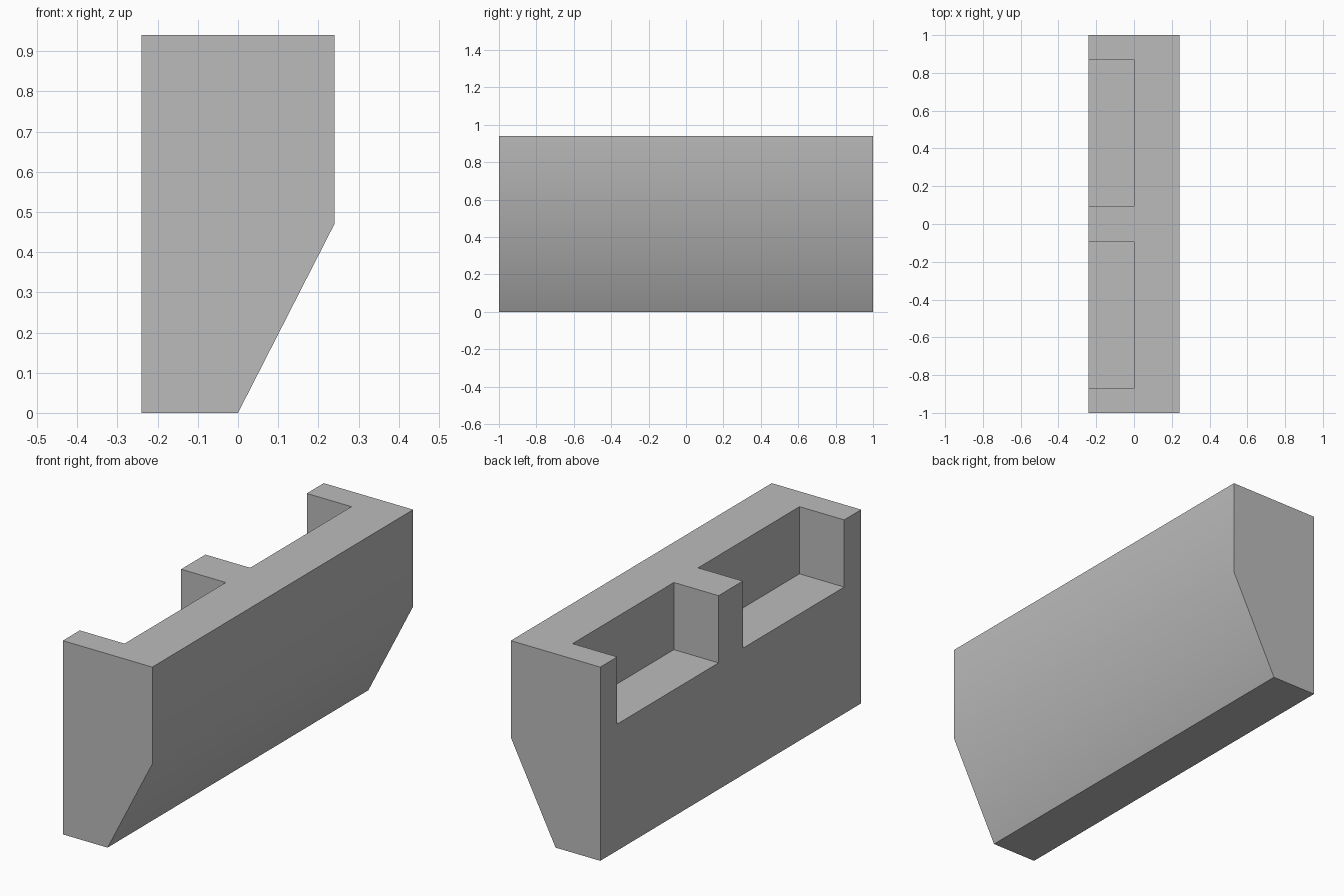
import bpy
import bmesh
from math import radians
from mathutils import Vector

cube = bpy.data.objects.get("Cube")
if cube:
    bpy.data.objects.remove(cube, do_unlink=True)

HALF_WIDTH, HALF_LENGTH, HEIGHT = 0.24, 1.0, 0.94
POCKET_FLOOR = 0.614
POCKET_INNER, POCKET_OUTER = 0.093, 0.87

grey = bpy.data.materials.new("plain grey")
grey.use_nodes = True
colour = (0.5, 0.5, 0.5, 1)
grey.diffuse_color = colour
grey.node_tree.nodes["Principled BSDF"].inputs["Base Color"].default_value = colour


def extrude_profile(name, profile, y0, y1):
    """Sweep an (x, z) outline along y into a closed solid."""
    bm = bmesh.new()
    face = bm.faces.new([bm.verts.new((x, y0, z)) for x, z in profile])
    grown = bmesh.ops.extrude_face_region(bm, geom=[face])["geom"]
    verts = [v for v in grown if isinstance(v, bmesh.types.BMVert)]
    bmesh.ops.translate(bm, verts=verts, vec=Vector((0, y1 - y0, 0)))
    bmesh.ops.recalc_face_normals(bm, faces=bm.faces)
    mesh = bpy.data.meshes.new(name)
    bm.to_mesh(mesh)
    bm.free()
    mesh.materials.append(grey)
    obj = bpy.data.objects.new(name, mesh)
    bpy.context.collection.objects.link(obj)
    return obj


# Block with a sloping lower side
block = extrude_profile("notched_block", [
    (-HALF_WIDTH, 0), (0, 0), (HALF_WIDTH, HEIGHT / 2),
    (HALF_WIDTH, HEIGHT), (-HALF_WIDTH, HEIGHT)], -HALF_LENGTH, HALF_LENGTH)

bpy.ops.object.select_all(action='DESELECT')
block.select_set(True)
bpy.context.view_layer.objects.active = block

# Two pockets, open at the top and on the upright side
pocket = [(-HALF_WIDTH - 0.1, POCKET_FLOOR), (0, POCKET_FLOOR),
          (0, HEIGHT + 0.1), (-HALF_WIDTH - 0.1, HEIGHT + 0.1)]
for side in (-1, 1):
    y0, y1 = sorted((side * POCKET_INNER, side * POCKET_OUTER))
    cutter = extrude_profile("pocket_cutter", pocket, y0, y1)
    cutter.hide_render = True
    cut = block.modifiers.new("pocket", 'BOOLEAN')
    cut.operation, cut.solver, cut.object = 'DIFFERENCE', 'EXACT', cutter
    bpy.ops.object.modifier_apply(modifier=cut.name)
    bpy.data.objects.remove(cutter, do_unlink=True)

# Soft crease above the slope, crisp edges elsewhere
bpy.ops.object.shade_smooth_by_angle(angle=radians(30))
